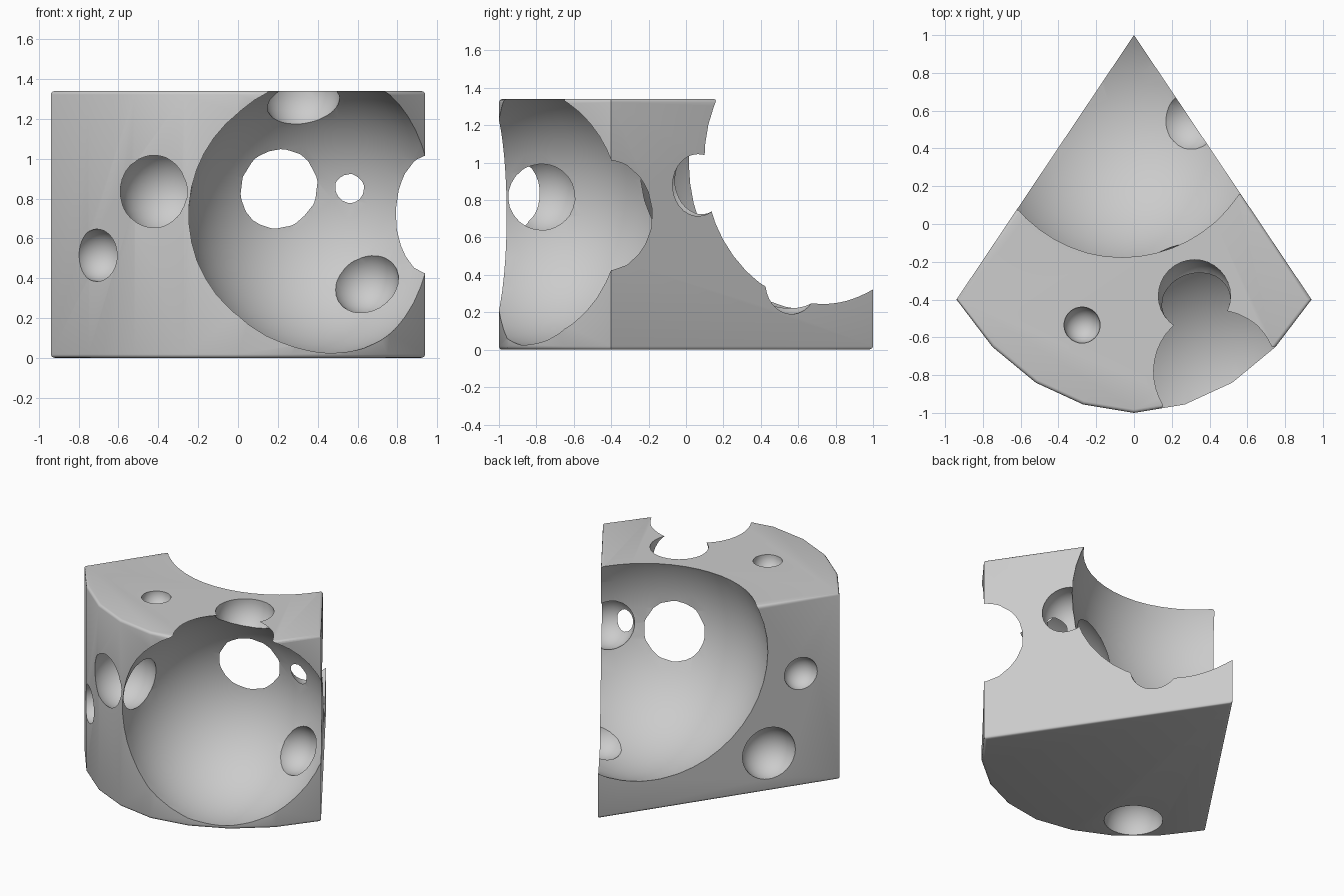
import bpy, bmesh, math

if "Cube" in bpy.data.objects:
    bpy.data.objects.remove(bpy.data.objects["Cube"])

HEIGHT = 1.34

# Wedge body: pointed back, faceted round rind at the front
half = [(0.94, -0.40), (0.75, -0.65), (0.52, -0.84), (0.27, -0.955)]
outline = [(0, 1)] + [(-x, y) for x, y in half] + [(0, -1)] + half[::-1]
bm = bmesh.new()
base = bm.faces.new([bm.verts.new((x, y, 0)) for x, y in outline])
top = bmesh.ops.extrude_face_region(bm, geom=[base])
bmesh.ops.translate(bm, vec=(0, 0, HEIGHT),
                    verts=[v for v in top["geom"] if isinstance(v, bmesh.types.BMVert)])
bmesh.ops.recalc_face_normals(bm, faces=bm.faces)
# Soft rim around the top and bottom
rim = [e for e in bm.edges if abs(e.verts[0].co.z - e.verts[1].co.z) < 1e-4]
bmesh.ops.bevel(bm, geom=rim, offset=0.018, segments=3, profile=0.5, affect='EDGES')
mesh = bpy.data.meshes.new("cheese_wedge")
bm.to_mesh(mesh)
bm.free()
wedge = bpy.data.objects.new("cheese_wedge", mesh)
bpy.context.collection.objects.link(wedge)

# Round holes: x, y, z, radius
holes = [
    (0.43, -0.78, 0.72, 0.702),    # large front bubble
    (-0.06, 0.56, 1.00, 0.812),    # large bubble over the tip
    (0.59, 0.04, 0.88, 0.172),     # right side, opens into both
    (0.27, 0.55, 0.36, 0.172),     # right side near the tip
    (0.32, -0.38, 1.325, 0.192),   # top
    (-0.275, -0.535, 1.335, 0.096),  # small top
    (-0.37, -0.77, 0.835, 0.222),  # rind, opens into front bubble
    (-0.70, -0.675, 0.515, 0.132),  # small rind
    (0.635, -0.27, 0.39, 0.172),   # inside front bubble
    (-0.79, -0.176, 0.805, 0.115),  # left side, upper
    (-0.666, 0.009, 0.27, 0.185),  # left side, lower
    (-0.49, -0.59, 0.01, 0.192),   # underside
]


def cut_hole(x, y, z, r):
    big = r > 0.5
    bpy.ops.mesh.primitive_uv_sphere_add(segments=48 if big else 32, ring_count=24 if big else 16,
                                         radius=r, location=(x, y, z), rotation=(0.13, 0.07, 0.21))
    cutter = bpy.context.object
    cutter.name = "hole_cutter"
    cutter.hide_render = True
    mod = wedge.modifiers.new("hole", 'BOOLEAN')
    mod.operation = 'DIFFERENCE'
    mod.solver = 'EXACT'
    mod.object = cutter
    bpy.ops.object.select_all(action='DESELECT')
    wedge.select_set(True)
    bpy.context.view_layer.objects.active = wedge
    bpy.ops.object.modifier_apply(modifier=mod.name)
    bpy.data.objects.remove(cutter, do_unlink=True)


for hole in holes:
    cut_hole(*hole)

# Smooth bubbles and rind, crisp cut edges
bpy.ops.object.shade_smooth_by_angle(angle=math.radians(32))
